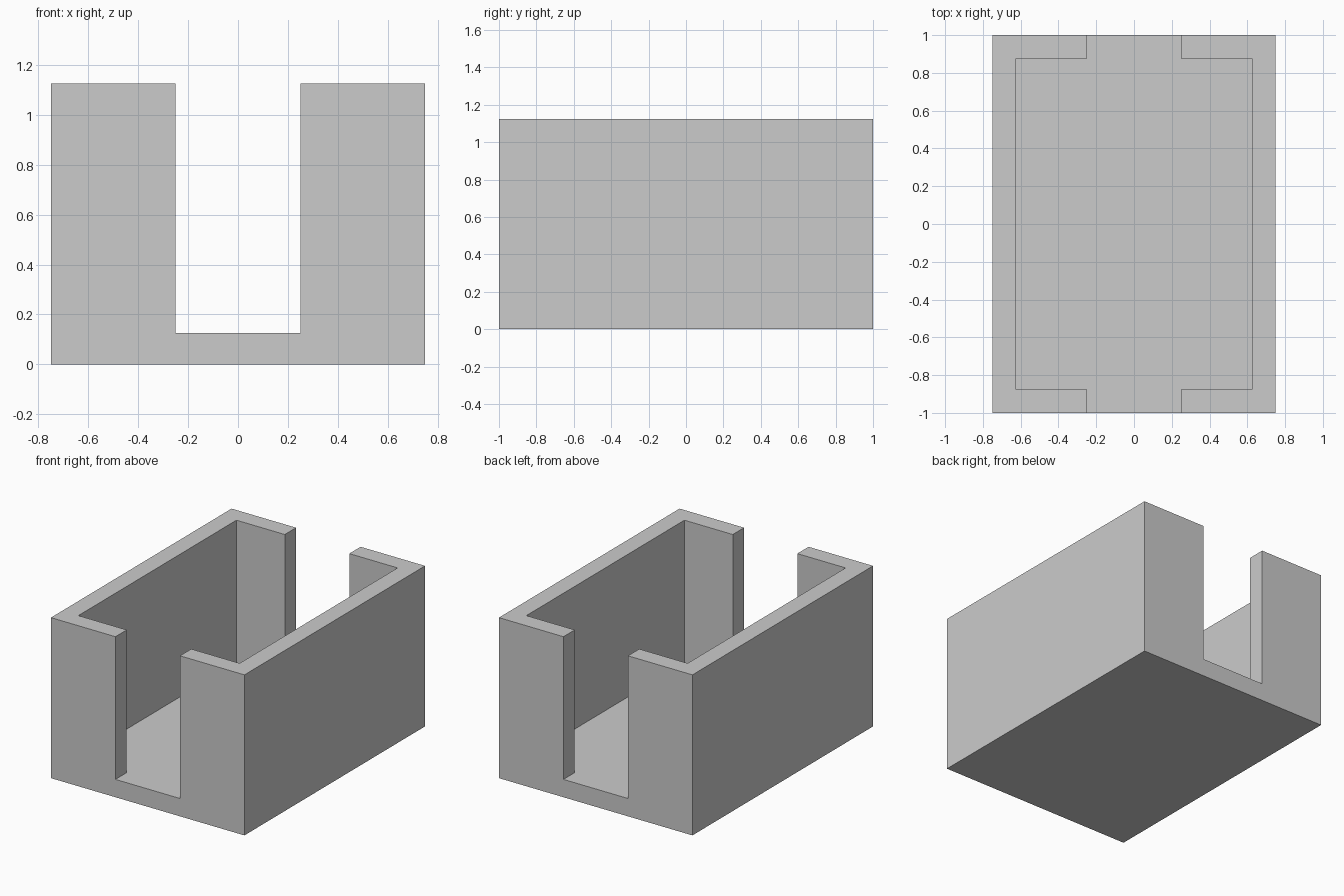
import bpy, bmesh

if "Cube" in bpy.data.objects:
    bpy.data.objects.remove(bpy.data.objects["Cube"])


def prism(name, outline, z0, z1):
    """Extrude a closed xy outline from z0 to z1."""
    bm = bmesh.new()
    low = [bm.verts.new((x, y, z0)) for x, y in outline]
    high = [bm.verts.new((x, y, z1)) for x, y in outline]
    bm.faces.new(low[::-1])
    bm.faces.new(high)
    n = len(outline)
    for i in range(n):
        j = (i + 1) % n
        bm.faces.new((low[i], low[j], high[j], high[i]))
    bmesh.ops.recalc_face_normals(bm, faces=bm.faces[:])
    mesh = bpy.data.meshes.new(name)
    bm.to_mesh(mesh)
    bm.free()
    obj = bpy.data.objects.new(name, mesh)
    bpy.context.collection.objects.link(obj)
    return obj


W, D, H = 0.75, 1.0, 1.125   # half width, half depth, height
T, GAP = 0.125, 0.25         # wall and floor thickness, half gap width

# Solid block
tray = prism("open_ended_tray", [(-W, -D), (W, -D), (W, D), (-W, D)], 0, H)

# Cavity with a slot through both end walls, as one outline
ix, iy, out = W - T, D - T, D + 0.1
half = [(GAP, -out), (GAP, -iy), (ix, -iy), (ix, iy), (GAP, iy), (GAP, out)]
outline = half + [(-x, y) for x, y in reversed(half)]
cutter = prism("cavity_cutter", outline, T, H + 0.1)
cutter.hide_render = True

# Carve the cavity and remove the cutter
cut = tray.modifiers.new("cavity", 'BOOLEAN')
cut.operation = 'DIFFERENCE'
cut.solver = 'EXACT'
cut.object = cutter
bpy.context.view_layer.objects.active = tray
bpy.ops.object.modifier_apply(modifier=cut.name)
bpy.data.objects.remove(cutter)
